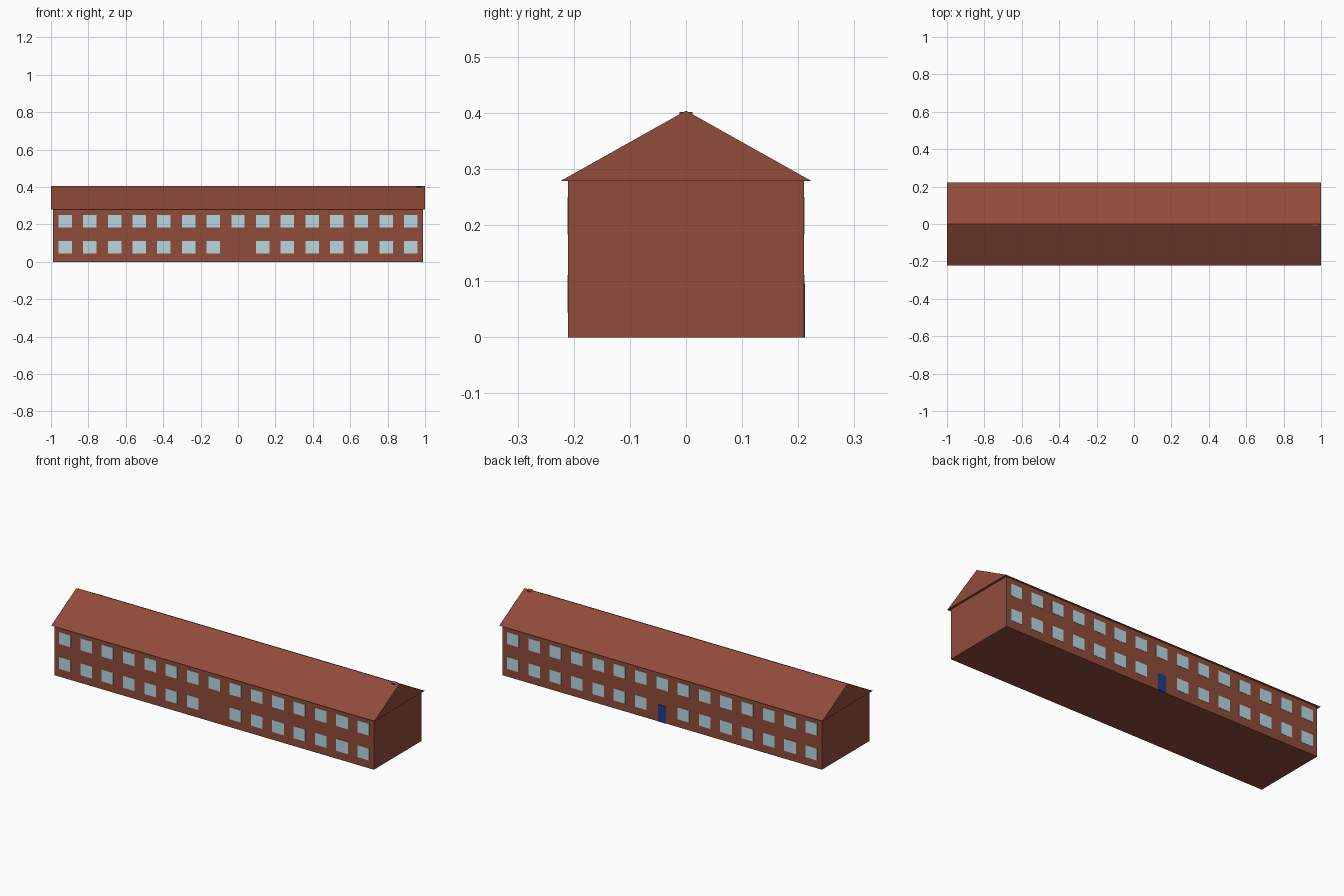
import bpy

cube = bpy.data.objects.get("Cube")
if cube:
    bpy.data.objects.remove(cube, do_unlink=True)


def material(name, colour):
    mat = bpy.data.materials.new(name)
    mat.use_nodes = True
    mat.diffuse_color = (*colour, 1)
    mat.node_tree.nodes["Principled BSDF"].inputs["Base Color"].default_value = (*colour, 1)
    return mat


brick = material("red_brick", (0.28, 0.072, 0.042))
glass = material("pale_blue_glass", (0.48, 0.68, 0.74))
blue = material("blue_door_paint", (0.015, 0.045, 0.25))


def prism(name, profile, x0, x1, mat):
    """Extrude a (y, z) profile along x."""
    n = len(profile)
    verts = [(x, y, z) for x in (x0, x1) for y, z in profile]
    faces = [tuple(reversed(range(n))), tuple(range(n, 2 * n))]
    faces += [(i, (i + 1) % n, n + (i + 1) % n, n + i) for i in range(n)]
    mesh = bpy.data.meshes.new(name)
    mesh.from_pydata(verts, [], faces)
    mesh.materials.append(mat)
    obj = bpy.data.objects.new(name, mesh)
    bpy.context.collection.objects.link(obj)
    return obj


def box(name, x, y, z, mat):
    return prism(name, [(y[0], z[0]), (y[1], z[0]), (y[1], z[1]), (y[0], z[1])], *x, mat)


# Long brick block and gabled roof with small eaves
HALF_LENGTH, HALF_DEPTH, EAVES = 0.988, 0.21, 0.279
box("walls", (-HALF_LENGTH, HALF_LENGTH), (-HALF_DEPTH, HALF_DEPTH), (0, EAVES), brick)
prism("roof", [(-0.223, EAVES), (0.223, EAVES), (0, 0.404)], -1, 1, brick)

# Low chimney stub at the ridge
box("chimney", (0.955, 0.98), (-0.012, 0.012), (0.36, 0.402), brick)

# Two rows of windows on both long sides, leaving a gap at the entrance
PITCH, HALF_WIDTH, HEIGHT = 0.132, 0.036, 0.067
for side, label in ((-1, "front"), (1, "back")):
    depth = sorted((side * (HALF_DEPTH - 0.004), side * (HALF_DEPTH + 0.0015)))
    for floor, sill in (("lower", 0.044), ("upper", 0.183)):
        for i in range(-7, 8):
            if i == 0 and floor == "lower":
                continue
            x = i * PITCH
            box(f"{label}_{floor}_window_{i + 8}", (x - HALF_WIDTH, x + HALF_WIDTH),
                depth, (sill, sill + HEIGHT), glass)

# Entrance door at the back
box("back_door", (-0.024, 0.024), (HALF_DEPTH - 0.004, HALF_DEPTH + 0.002), (0, 0.096), blue)
